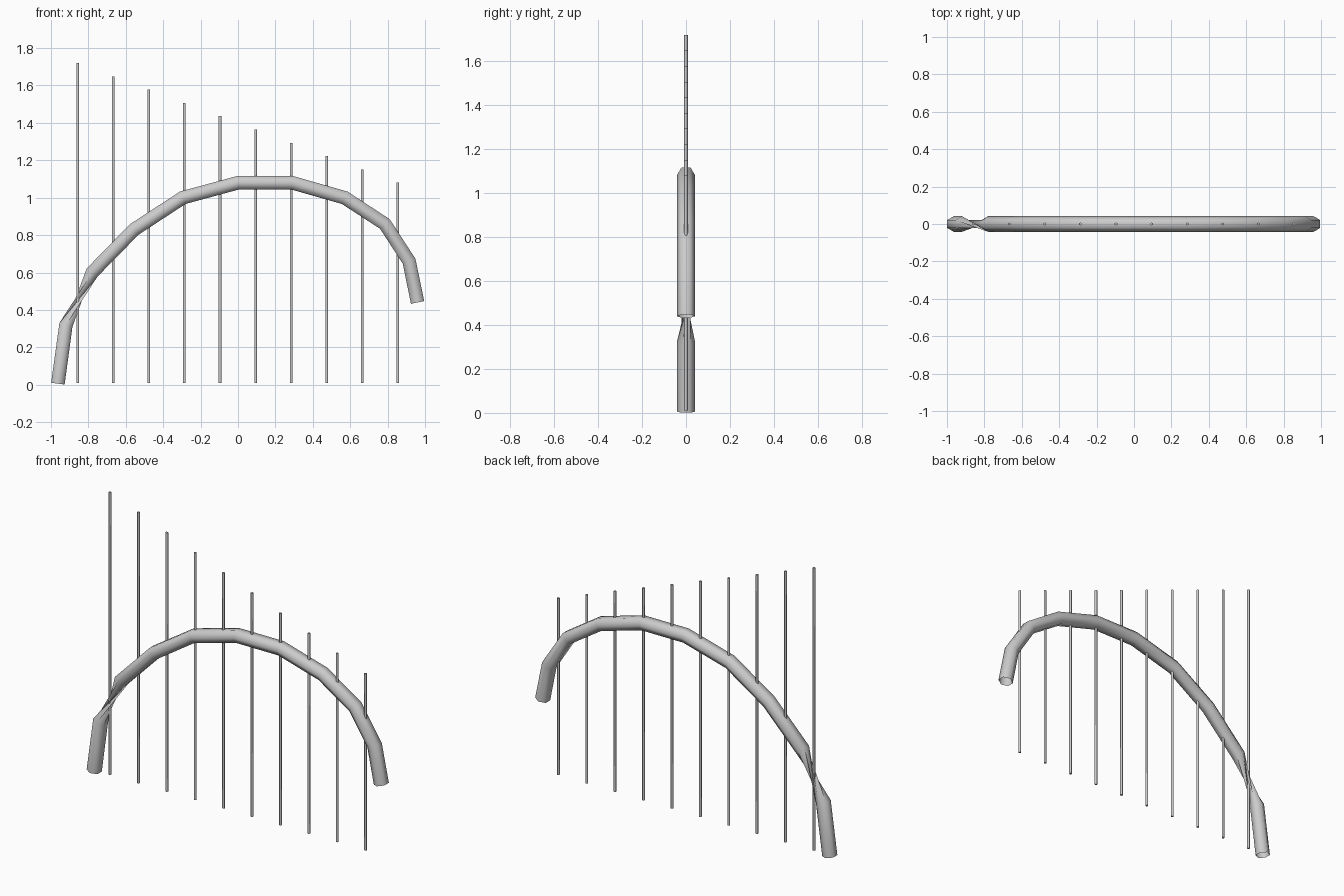
import bpy, bmesh, math
from mathutils import Vector

cube = bpy.data.objects.get("Cube")
if cube:
    bpy.data.objects.remove(cube)

SIDES = 6


def make_material(name, rgb):
    mat = bpy.data.materials.new(name)
    mat.use_nodes = True
    mat.diffuse_color = (*rgb, 1)
    mat.node_tree.nodes["Principled BSDF"].inputs["Base Color"].default_value = (*rgb, 1)
    return mat


grey = make_material("pale grey", (0.6, 0.6, 0.6))


def finish(bm, name, angle):
    mesh = bpy.data.meshes.new(name)
    bm.to_mesh(mesh)
    bm.free()
    mesh.materials.append(grey)
    obj = bpy.data.objects.new(name, mesh)
    bpy.context.collection.objects.link(obj)
    bpy.ops.object.select_all(action='DESELECT')
    obj.select_set(True)
    bpy.context.view_layer.objects.active = obj
    bpy.ops.object.shade_smooth_by_angle(angle=math.radians(angle))
    return obj


# Arched hexagonal tube, open at both ends, with a half twist near its foot
path = [Vector((x, 0, z)) for x, z in (
    (-.963, .006), (-.92, .32), (-.78, .6), (-.555, .83), (-.295, 1.0), (0, 1.08),
    (.29, 1.08), (.57, 1.0), (.785, .86), (.915, .66), (.96, .44))]
radius = 0.042
bm = bmesh.new()
rings = []
for i, p in enumerate(path):
    before = (p - path[i - 1]).normalized() if i else Vector()
    after = (path[i + 1] - p).normalized() if i + 1 < len(path) else Vector()
    tangent = (before + after).normalized()
    side = Vector((0, 1, 0))
    out = side.cross(tangent)
    turn = math.pi if i < 2 else 0
    rings.append([bm.verts.new(p + radius * (math.cos(a) * side + math.sin(a) * out))
                  for a in (turn + math.tau * k / SIDES for k in range(SIDES))])
for i, (lower, upper) in enumerate(zip(rings, rings[1:])):
    for k in range(SIDES):
        n = (k + 1) % SIDES
        if i == 1:
            bm.faces.new((lower[k], lower[n], upper[n]))
            bm.faces.new((lower[k], upper[n], upper[k]))
        else:
            bm.faces.new((lower[k], lower[n], upper[n], upper[k]))
finish(bm, "arched_tube", 65)

# Row of thin upright rods, stepping down from right to left
for i in range(10):
    x = -0.857 + 0.1902 * i
    bottom, top = 0.01, 1.72 - 0.0711 * i
    bm = bmesh.new()
    bmesh.ops.create_cone(bm, cap_ends=True, segments=SIDES, radius1=0.008,
                          radius2=0.008, depth=top - bottom)
    bmesh.ops.translate(bm, verts=bm.verts, vec=(x, 0, (top + bottom) / 2))
    finish(bm, f"upright_rod_{i + 1}", 65)
